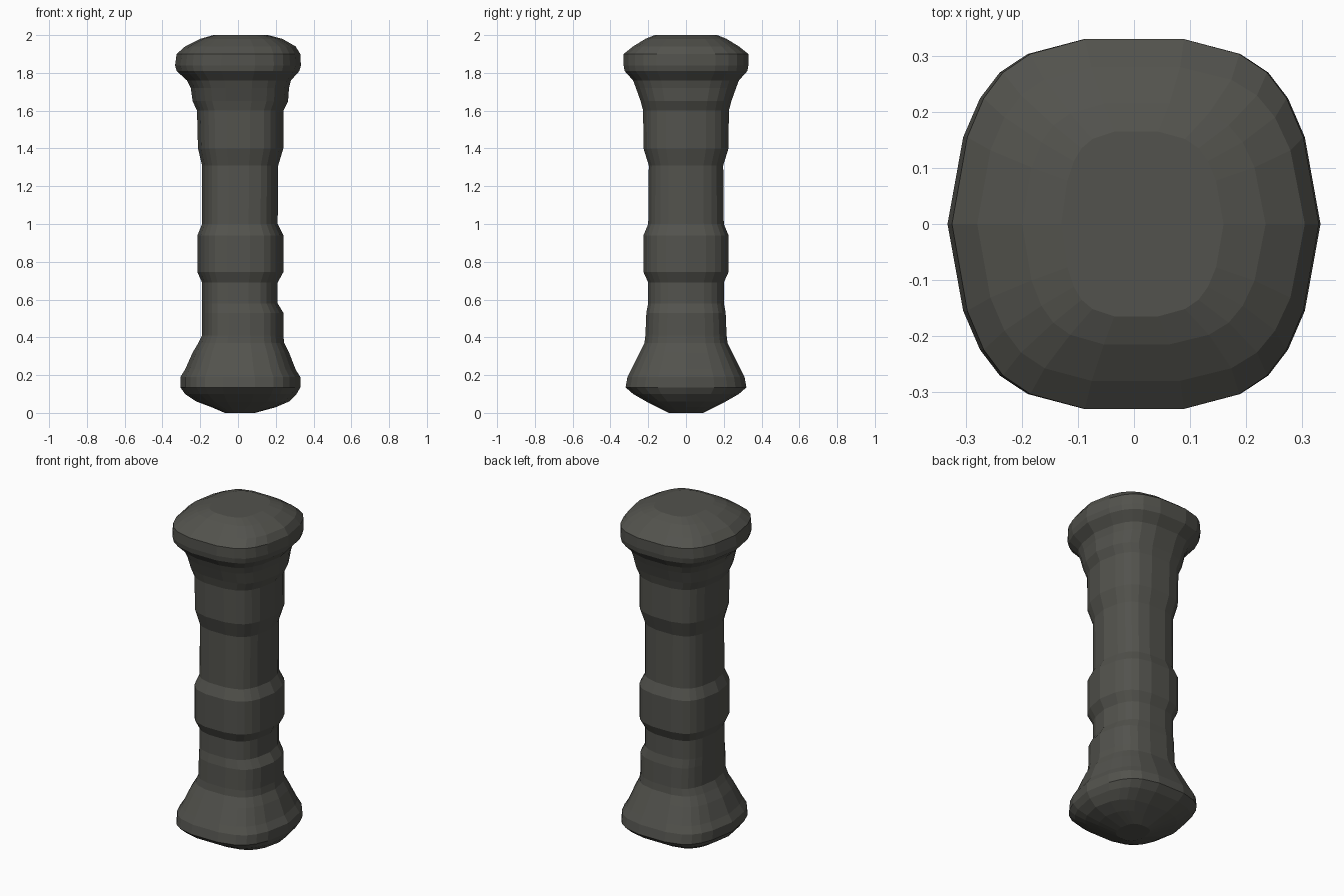
import bpy, bmesh

# Dark stone material
mat = bpy.data.materials.new("dark stone grey")
mat.diffuse_color = (0.085, 0.085, 0.074, 1)

# Rounded-square cross-section, one quarter mirrored into a 22-sided ring
quarter = [(1, 0), (.916, .47), (.826, .68), (.72, .82), (.57, .92), (.27, 1)]
half = quarter + [(-x, y) for x, y in reversed(quarter)]
ring = half + [(x, -y) for x, y in reversed(half[1:-1])]

# Profile: height, left reach, right reach, depth reach
profile = [
    (0, .07, .09, .09), (.03, .14, .20, .15), (.06, .22, .27, .21),
    (.10, .28, .31, .28), (.135, .305, .33, .32), (.19, .305, .33, .31),
    (.23, .28, .305, .29), (.32, .24, .27, .245), (.37, .21, .245, .22),
    (.41, .19, .24, .215), (.53, .19, .24, .21), (.58, .19, .21, .20),
    (.69, .19, .21, .20), (.745, .215, .24, .225), (.94, .215, .24, .225),
    (1.00, .19, .21, .20), (1.31, .19, .213, .197), (1.40, .212, .24, .225),
    (1.60, .217, .24, .227), (1.65, .24, .265, .24), (1.72, .25, .27, .265),
    (1.76, .27, .28, .28), (1.81, .325, .325, .325), (1.84, .333, .333, .33),
    (1.90, .325, .33, .33), (1.94, .28, .305, .28), (1.98, .20, .235, .215),
    (2.0, .13, .16, .165),
]

# Column shaft with its flared base and capital
bm = bmesh.new()
rows = []
for z, left, right, depth in profile:
    rows.append([bm.verts.new((x * (right if x > 0 else left), y * depth, z))
                 for x, y in ring])
n = len(ring)
for a, b in zip(rows, rows[1:]):
    for i in range(n):
        j = (i + 1) % n
        bm.faces.new((a[i], a[j], b[j], b[i]))
bm.faces.new(rows[0][::-1])
bm.faces.new(rows[-1])
bmesh.ops.recalc_face_normals(bm, faces=bm.faces)

mesh = bpy.data.meshes.new("stone_column")
bm.to_mesh(mesh)
bm.free()
mesh.materials.append(mat)
column = bpy.data.objects.new("stone_column", mesh)
bpy.context.collection.objects.link(column)
